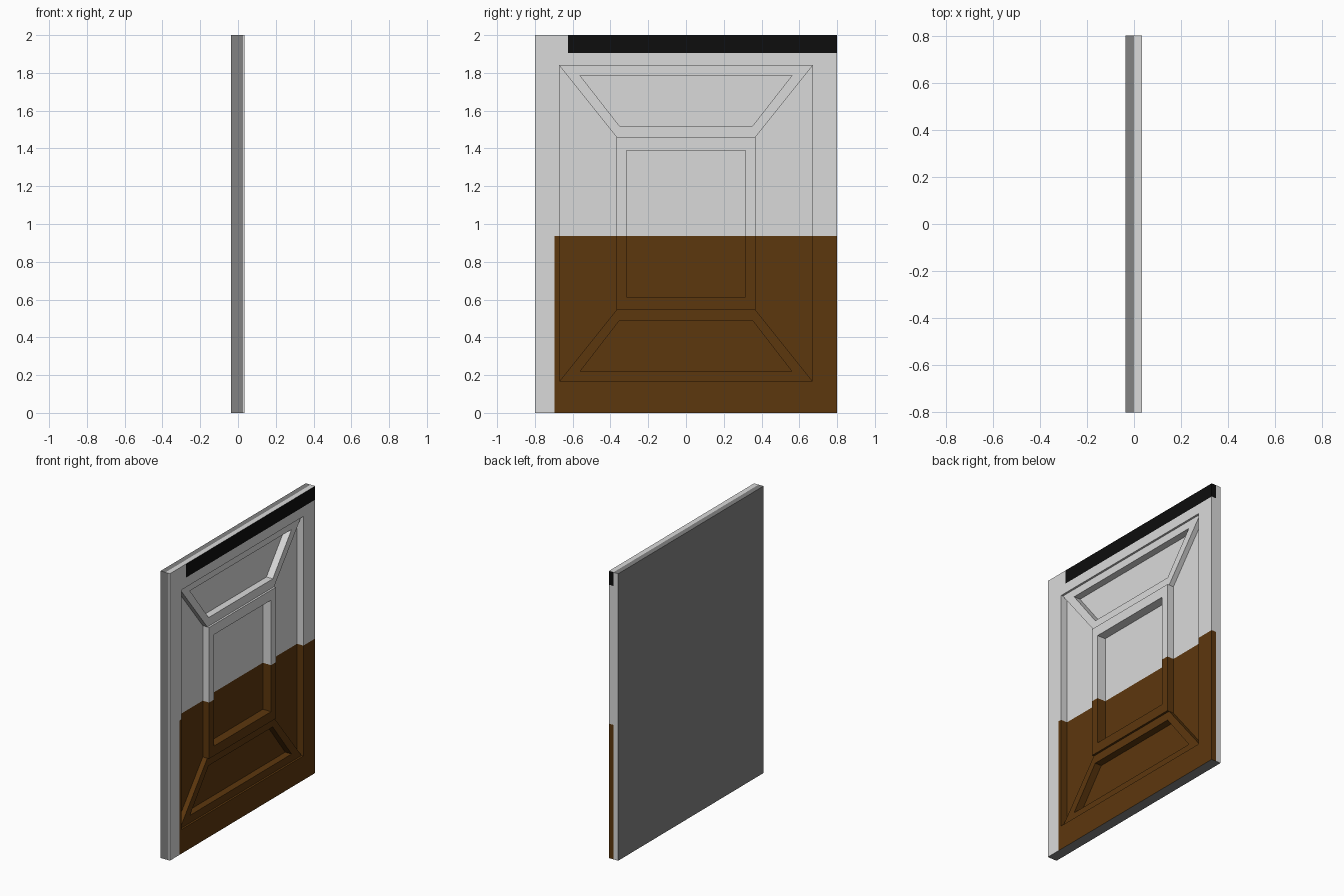
import bpy, bmesh
from mathutils import Vector

if "Cube" in bpy.data.objects:
    bpy.data.objects.remove(bpy.data.objects["Cube"])


def material(name, rgb):
    m = bpy.data.materials.new(name)
    m.diffuse_color = (*rgb, 1)
    m.use_nodes = True
    m.node_tree.nodes["Principled BSDF"].inputs["Base Color"].default_value = m.diffuse_color
    return m


LIGHT, MID, BROWN, BLACK = range(4)
mats = [material("light_grey", (0.70, 0.70, 0.70)),
        material("mid_grey", (0.225, 0.225, 0.225)),
        material("brown", (0.108, 0.038, 0.004)),
        material("black", (0.004, 0.004, 0.004))]

BACK, FRONT = -0.037, 0.035      # slab faces
STEP, SIDE, DEEP = 0.021, -0.014, -0.028   # recess levels


def rect(y, z0, z1):
    return [(-y, z0), (y, z0), (y, z1), (-y, z1)]


bm = bmesh.new()


def face(pts):
    bm.faces.new([bm.verts.new(p) for p in pts])


def flat(poly, x):
    face([(x, y, z) for y, z in poly])


def wall(a, b, *levels):
    for x1, x2 in zip(levels, levels[1:]):
        face([(x1, *a), (x1, *b), (x2, *b), (x2, *a)])


def ring(outer, inner, x):
    for i in range(4):
        j = (i + 1) % 4
        flat([outer[i], outer[j], inner[j], inner[i]], x)


def pocket(outer, inner, x, floor):
    ring(outer, inner, x)
    for i in range(4):
        wall(inner[i], inner[(i + 1) % 4], x, floor)
    flat(inner, floor)


edge = rect(0.8, 0, 2)
panel = rect(0.67, 0.168, 1.838)
middle = rect(0.368, 0.545, 1.46)

# slab with outer border
flat(edge, BACK)
ring(edge, panel, FRONT)
for i in range(4):
    wall(edge[i], edge[(i + 1) % 4], BACK, FRONT)

# steps around the panel and the middle frame, and along the diagonals
for loop in (panel, middle):
    for i in range(4):
        levels = (FRONT, STEP) if i % 2 == 0 else (FRONT, STEP, SIDE)
        wall(loop[i], loop[(i + 1) % 4], *levels)
for p, m in zip(panel, middle):
    wall(p, m, STEP, SIDE)

# recessed side fields
for i in (1, 3):
    j = (i + 1) % 4
    flat([panel[i], panel[j], middle[j], middle[i]], SIDE)

# middle pocket, lower and upper trapezoid pockets
pocket(middle, rect(0.314, 0.613, 1.39), FRONT, DEEP)
pocket([panel[0], panel[1], middle[1], middle[0]],
       [(-0.56, 0.22), (0.56, 0.22), (0.353, 0.488), (-0.353, 0.488)], STEP, DEEP)
pocket([panel[3], panel[2], middle[2], middle[3]],
       [(-0.56, 1.785), (0.56, 1.785), (0.353, 1.52), (-0.353, 1.52)], STEP, DEEP)

bmesh.ops.remove_doubles(bm, verts=bm.verts[:], dist=0.0005)
bmesh.ops.recalc_face_normals(bm, faces=bm.faces[:])

# cut along the colour borders
for co, no in (((0, 0, 0.937), (0, 0, 1)), ((0, 0, 1.905), (0, 0, 1)),
               ((0, -0.695, 0), (0, 1, 0)), ((0, -0.625, 0), (0, 1, 0)),
               ((0, 0, 0), (1, 0, 0)), ((0.026, 0, 0), (1, 0, 0))):
    bmesh.ops.bisect_plane(bm, geom=bm.verts[:] + bm.edges[:] + bm.faces[:],
                           plane_co=co, plane_no=no, dist=0.0001)


def colour(c, n):
    if n.x < -0.5 or c.z < 0.001:
        return MID                                # back and underside
    if c.y < -0.799:
        return MID if c.x < 0.026 else LIGHT      # near edge
    if c.z > 1.999:
        return MID if c.x < 0 else LIGHT          # top edge
    if c.y > 0.799 and c.x < 0:
        return LIGHT                              # far edge, rear half
    if c.z < 0.937 and c.y > -0.695:
        return BROWN
    if c.z > 1.905 and c.y > -0.625:
        return BLACK
    return LIGHT


bm.normal_update()
for f in bm.faces:
    f.material_index = colour(f.calc_center_median(), f.normal)

mesh = bpy.data.meshes.new("door_panel")
bm.to_mesh(mesh)
bm.free()
for m in mats:
    mesh.materials.append(m)
bpy.context.collection.objects.link(bpy.data.objects.new("door_panel", mesh))
